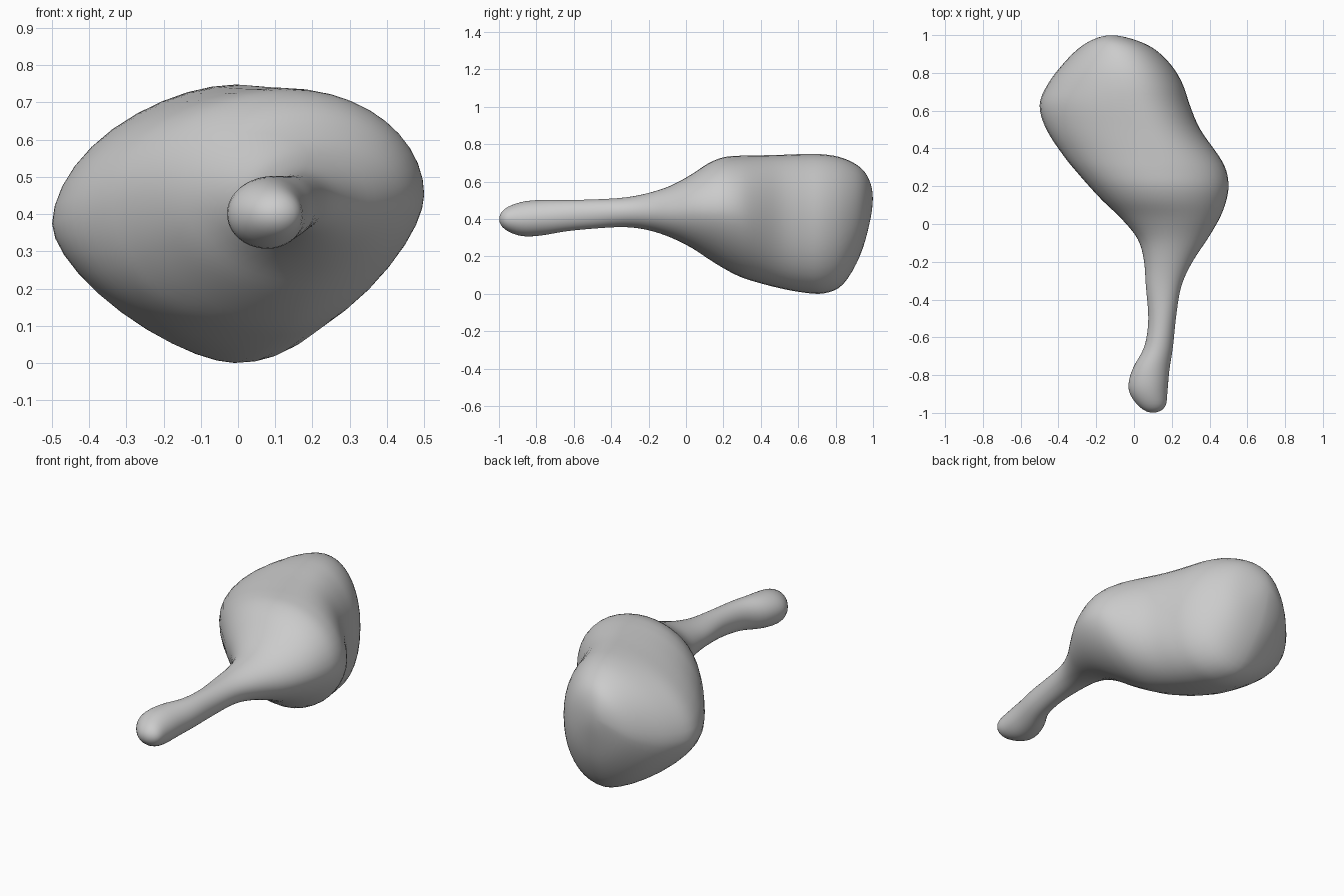
import bpy, bmesh, math

if "Cube" in bpy.data.objects:
    bpy.data.objects.remove(bpy.data.objects["Cube"])

# Cross-sections along the body: y, left x, right x, bottom z, top z, ridge x, widest z
SECTIONS = [
    (-1.00, 0.10, 0.10, 0.40, 0.40, 0.10, 0.40),
    (-0.97, 0.03, 0.165, 0.345, 0.455, 0.10, 0.40),
    (-0.88, -0.03, 0.178, 0.308, 0.492, 0.08, 0.40),
    (-0.77, -0.01, 0.188, 0.312, 0.503, 0.09, 0.41),
    (-0.65, 0.055, 0.207, 0.333, 0.502, 0.13, 0.42),
    (-0.50, 0.076, 0.222, 0.348, 0.505, 0.15, 0.43),
    (-0.33, 0.062, 0.25, 0.357, 0.515, 0.16, 0.44),
    (-0.20, 0.053, 0.31, 0.34, 0.54, 0.18, 0.44),
    (-0.08, 0.02, 0.39, 0.30, 0.58, 0.20, 0.44),
    (0.03, -0.07, 0.455, 0.245, 0.64, 0.20, 0.45),
    (0.12, -0.165, 0.49, 0.185, 0.70, 0.17, 0.45),
    (0.20, -0.24, 0.503, 0.135, 0.732, 0.15, 0.45),
    (0.28, -0.31, 0.492, 0.093, 0.74, 0.13, 0.44),
    (0.36, -0.375, 0.452, 0.065, 0.742, 0.11, 0.42),
    (0.50, -0.468, 0.352, 0.028, 0.745, 0.06, 0.39),
    (0.63, -0.505, 0.297, 0.004, 0.75, 0.01, 0.37),
    (0.74, -0.46, 0.26, 0.0, 0.748, -0.02, 0.37),
    (0.84, -0.385, 0.20, 0.047, 0.728, -0.05, 0.39),
    (0.93, -0.295, 0.105, 0.20, 0.68, -0.08, 0.43),
    (0.98, -0.21, -0.01, 0.37, 0.61, -0.11, 0.48),
    (1.00, -0.12, -0.12, 0.51, 0.51, -0.12, 0.51),
]
STEPS, SIDES = 4, 40


def flipped(s):
    """Section mirrored through its centre, so that the spline closes in a round tip."""
    y, xl, xr, zb, zt, xk, zw = s
    return (y, xr, xl, zt, zb, xk, zw)


def spline(a, b, c, d, t):
    return [0.5 * (2 * q + (r - p) * t + (2 * p - 5 * q + 4 * r - s) * t * t
                   + (3 * q - p - 3 * r + s) * t ** 3) for p, q, r, s in zip(a, b, c, d)]


def ramp(v, lo, hi):
    """Smooth 0 to 1 blend between lo and hi."""
    t = min(1, max(0, (v - lo) / (hi - lo)))
    return t * t * (3 - 2 * t)


def ring(s):
    """Closed outline of four quarter arcs with their own fullness (2 = ellipse)."""
    y, xl, xr, zb, zt, xk, zw = s
    bulk, back = ramp(y, -0.2, 0.2), ramp(y, 0.25, 0.7)
    upper_right = 2 + 0.12 * back
    upper_left = 2 - 0.2 * back
    lower_right = 2 - 0.38 * bulk + 0.6 * back
    lower_left = 2.05 - 0.53 * ramp(y, 0.33, 0.65)
    pts = []
    for i in range(SIDES):
        a = 2 * math.pi * i / SIDES
        ca, sa = math.cos(a), math.sin(a)
        if sa > 0:
            n = upper_right if ca > 0 else upper_left
        else:
            n = lower_right if ca > 0 else lower_left
        x = xk + ((xr if ca > 0 else xl) - xk) * abs(ca) ** (2 / n)
        z = zw + ((zt if sa > 0 else zb) - zw) * abs(sa) ** (2 / n)
        pts.append((x, y, z))
    return pts


# One continuous skin: thin handle flowing into the bulky head
path = [flipped(SECTIONS[1])] + SECTIONS + [flipped(SECTIONS[-2])]
bm = bmesh.new()
rings = []
for i in range(len(SECTIONS) - 1):
    for k in range(STEPS):
        if i or k:
            sec = spline(*path[i:i + 4], k / STEPS)
            rings.append([bm.verts.new(p) for p in ring(sec)])
for r0, r1 in zip(rings, rings[1:]):
    for j in range(SIDES):
        k = (j + 1) % SIDES
        bm.faces.new((r0[j], r0[k], r1[k], r1[j]))

# Rounded tips
for r, s in ((rings[0], SECTIONS[0]), (rings[-1], SECTIONS[-1])):
    tip = bm.verts.new((s[1], s[0], s[3]))
    for j in range(SIDES):
        bm.faces.new((r[j], r[(j + 1) % SIDES], tip))
bmesh.ops.recalc_face_normals(bm, faces=bm.faces)
for f in bm.faces:
    f.smooth = True

mesh = bpy.data.meshes.new("body_with_handle")
bm.to_mesh(mesh)
bm.free()
body = bpy.data.objects.new("body_with_handle", mesh)
bpy.context.collection.objects.link(body)

# Soften the skin a little
relax = body.modifiers.new("relax", 'SMOOTH')
relax.factor = 0.5
relax.iterations = 4
